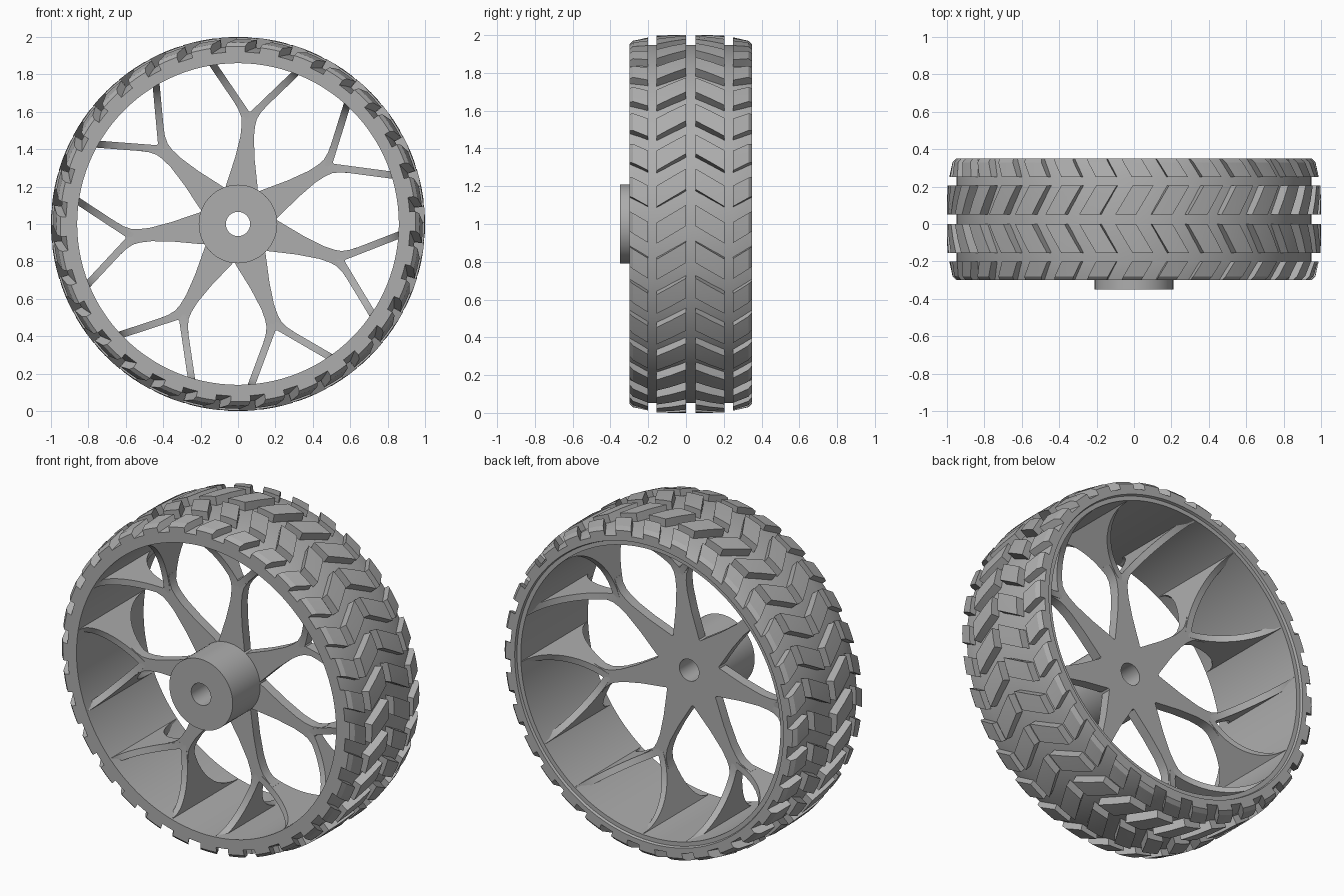
import bpy, bmesh, math
from mathutils import Vector

cube = bpy.data.objects.get("Cube")
if cube:
    bpy.data.objects.remove(cube, do_unlink=True)

GREY = (0.42, 0.42, 0.42, 1)
mat = bpy.data.materials.new("plain_grey")
mat.use_nodes = True
mat.diffuse_color = GREY
mat.node_tree.nodes["Principled BSDF"].inputs["Base Color"].default_value = GREY

CENTRE = Vector((0, 0, 1))
SPOKES, TREADS = 7, 32
RIM_R = 0.86
PLATE_FRONT, PLATE_BACK = -0.09, -0.03


def polar(a, r, y):
    """Point at clockwise angle a from the top, radius r, depth y."""
    return CENTRE + Vector((r * math.sin(a), y, r * math.cos(a)))


def finish(name, bm, angle=30):
    bmesh.ops.recalc_face_normals(bm, faces=bm.faces)
    mesh = bpy.data.meshes.new(name)
    bm.to_mesh(mesh)
    bm.free()
    mesh.materials.append(mat)
    obj = bpy.data.objects.new(name, mesh)
    bpy.context.collection.objects.link(obj)
    bpy.ops.object.select_all(action='DESELECT')
    obj.select_set(True)
    bpy.context.view_layer.objects.active = obj
    bpy.ops.object.shade_smooth_by_angle(angle=math.radians(angle))
    return obj


def lathe(name, profile, segments):
    """Closed (depth, radius) profile turned about the axle."""
    bm = bmesh.new()
    rings = [[bm.verts.new(polar(2 * math.pi * i / segments, r, y)) for y, r in profile]
             for i in range(segments)]
    n = len(profile)
    for i in range(segments):
        a, b = rings[i], rings[(i + 1) % segments]
        for j in range(n):
            k = (j + 1) % n
            bm.faces.new((a[j], a[k], b[k], b[j]))
    return finish(name, bm)


def prism(bm, outline, offset):
    """Solid made by sliding a flat outline along an offset."""
    lo = [bm.verts.new(p) for p in outline]
    hi = [bm.verts.new(p + offset) for p in outline]
    bm.faces.new(lo)
    bm.faces.new(hi[::-1])
    n = len(lo)
    for i in range(n):
        k = (i + 1) % n
        bm.faces.new((lo[i], lo[k], hi[k], hi[i]))


# Tyre carcass with stepped back lip, and the hub with its bore
lathe("tyre_body", [(-0.3, RIM_R), (-0.3, 0.92), (-0.2, 0.948), (0.25, 0.948),
                    (0.35, 0.92), (0.35, 0.89), (0.335, 0.885), (0.335, RIM_R)], 112)
lathe("hub", [(-0.35, 0.065), (-0.35, 0.21), (PLATE_BACK, 0.21), (PLATE_BACK, 0.065)], 64)


# Tread blocks in four zigzag rows
def zigzag(y):
    return 0.6 * (0.2 - abs(abs(y - 0.025) - 0.2))


def tread_row(name, stations):
    """Stations are (depth, outer radius) across the row."""
    bm = bmesh.new()
    half = 0.056
    steps = (-half, 0, half)
    for i in range(TREADS):
        a0 = 2 * math.pi * i / TREADS - 0.06
        top = [[bm.verts.new(polar(a0 + zigzag(y) + s, r, y)) for s in steps] for y, r in stations]
        low = [[bm.verts.new(polar(a0 + zigzag(y) + s, 0.905, y)) for s in steps] for y, r in stations]
        last = len(stations) - 1
        for j in range(last):
            for k in (0, 1):
                for g in (top, low):
                    bm.faces.new((g[j][k], g[j + 1][k], g[j + 1][k + 1], g[j][k + 1]))
            for k in (0, 2):
                bm.faces.new((top[j][k], top[j + 1][k], low[j + 1][k], low[j][k]))
        for j in (0, last):
            for k in (0, 1):
                bm.faces.new((top[j][k], top[j][k + 1], low[j][k + 1], low[j][k]))
    finish(name, bm, 20)


tread_row("front_shoulder_tread", [(-0.3, 0.95), (-0.28, 0.97), (-0.2, 0.988)])
tread_row("front_centre_tread", [(-0.155, 0.997), (-0.08, 1.0), (0, 1.0)])
tread_row("back_centre_tread", [(0.05, 1.0), (0.13, 1.0), (0.205, 0.997)])
tread_row("back_shoulder_tread", [(0.25, 0.988), (0.33, 0.97), (0.35, 0.95)])

# Tapered spokes that flare into a fork
HALF_SPOKE = [(0.12, 0.09), (0.2, 0.085), (0.35, 0.053), (0.47, 0.036), (0.53, 0.036),
              (0.57, 0.042), (0.61, 0.062), (0.64, 0.085), (0.66, 0.06), (0.625, 0.03), (0.605, 0.012)]
outline = HALF_SPOKE + [(r, -w) for r, w in reversed(HALF_SPOKE)]
first = math.radians(6)
spokes = bmesh.new()
fins = bmesh.new()
for i in range(SPOKES):
    a = first + 2 * math.pi * i / SPOKES
    tangent = Vector((math.cos(a), 0, -math.sin(a)))
    prism(spokes, [polar(a, r, PLATE_FRONT) + tangent * w for r, w in outline],
          Vector((0, PLATE_BACK - PLATE_FRONT, 0)))

    # Two fork fins per spoke, sweeping out to the full rim width
    for side in (-1, 1):
        start = polar(a, 0.57, 0)
        end = polar(a + side * math.radians(15), RIM_R + 0.005, 0)
        along = end - start
        normal = along.cross(Vector((0, 1, 0))).normalized()
        ts = [math.sin(math.pi / 2 * k / 12) for k in range(13)]

        def edge(y0, y1):
            pts = [start + along * t + Vector((0, y0 + (y1 - y0) * (1 - math.sqrt(max(0, 1 - t * t))), 0))
                   for t in ts]
            return pts + [end + along.normalized() * 0.025 + Vector((0, y1, 0))]

        shape = edge(PLATE_FRONT, -0.285) + edge(PLATE_BACK, 0.325)[::-1]
        prism(fins, [p - normal * 0.019 for p in shape], normal * 0.038)
finish("spokes", spokes)
finish("fork_fins", fins)
